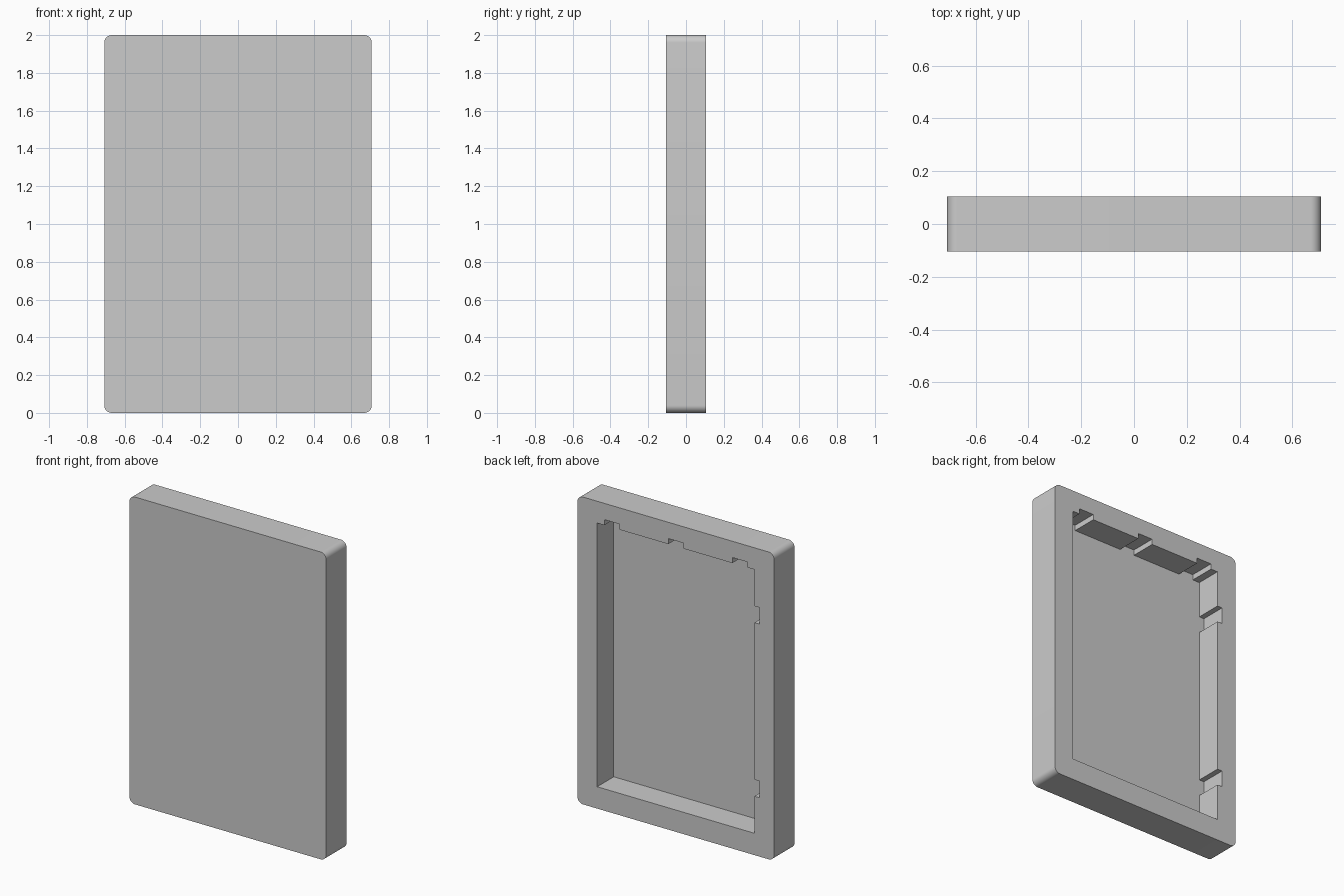
import bpy
import bmesh
from math import cos, sin, pi, radians

if "Cube" in bpy.data.objects:
    bpy.data.objects.remove(bpy.data.objects["Cube"])

W, H, D = 0.708, 2.0, 0.105        # half width, height, half depth
RADIUS, BORDER, PLATE = 0.04, 0.142, 0.04
NOTCH, CUT = 0.054, 0.036          # notch half width and depth

grey = bpy.data.materials.new("grey")
grey.use_nodes = True
colour = (0.6, 0.6, 0.6, 1)
grey.diffuse_color = colour
grey.node_tree.nodes["Principled BSDF"].inputs["Base Color"].default_value = colour


def prism(name, outline, y0, y1):
    """Extrude an x-z outline from y0 to y1."""
    bm = bmesh.new()
    face = bm.faces.new([bm.verts.new((x, y0, z)) for x, z in outline])
    new = bmesh.ops.extrude_face_region(bm, geom=[face])["geom"]
    bmesh.ops.translate(bm, vec=(0, y1 - y0, 0),
                        verts=[v for v in new if isinstance(v, bmesh.types.BMVert)])
    bmesh.ops.recalc_face_normals(bm, faces=bm.faces)
    mesh = bpy.data.meshes.new(name)
    bm.to_mesh(mesh)
    bm.free()
    mesh.materials.append(grey)
    obj = bpy.data.objects.new(name, mesh)
    bpy.context.collection.objects.link(obj)
    return obj


# Rounded rectangular body
STEPS = 10
corners = [(1, 1), (-1, 1), (-1, -1), (1, -1)]
body_outline = []
for i, (sx, sz) in enumerate(corners):
    for k in range(STEPS + 1):
        a = pi / 2 * (i + k / STEPS)
        body_outline.append((sx * (W - RADIUS) + RADIUS * cos(a),
                             H / 2 + sz * (H / 2 - RADIUS) + RADIUS * sin(a)))
body = prism("tray_body", body_outline, -D, D)

# Pocket outline with notches in the top wall and the right wall
px, low, high = W - BORDER, BORDER, H - BORDER
pocket_outline = [(px, low), (px, high)]
for c in (0.461, 0, -0.461):
    pocket_outline += [(c + NOTCH, high), (c + NOTCH, high + CUT),
                       (c - NOTCH, high + CUT), (c - NOTCH, high)]
pocket_outline.append((-px, high))
for c in (1.567, 0.437):
    pocket_outline += [(-px, c + NOTCH), (-px - CUT, c + NOTCH),
                       (-px - CUT, c - NOTCH), (-px, c - NOTCH)]
pocket_outline.append((-px, low))
cutter = prism("pocket_cutter", pocket_outline, -D + PLATE, D + 0.1)
cutter.hide_render = True

# Cut the pocket into the back
mod = body.modifiers.new("pocket", 'BOOLEAN')
mod.operation = 'DIFFERENCE'
mod.solver = 'EXACT'
mod.object = cutter
bpy.ops.object.select_all(action='DESELECT')
body.select_set(True)
bpy.context.view_layer.objects.active = body
bpy.ops.object.modifier_apply(modifier=mod.name)
bpy.data.objects.remove(cutter)
bpy.ops.object.shade_smooth_by_angle(angle=radians(30))
